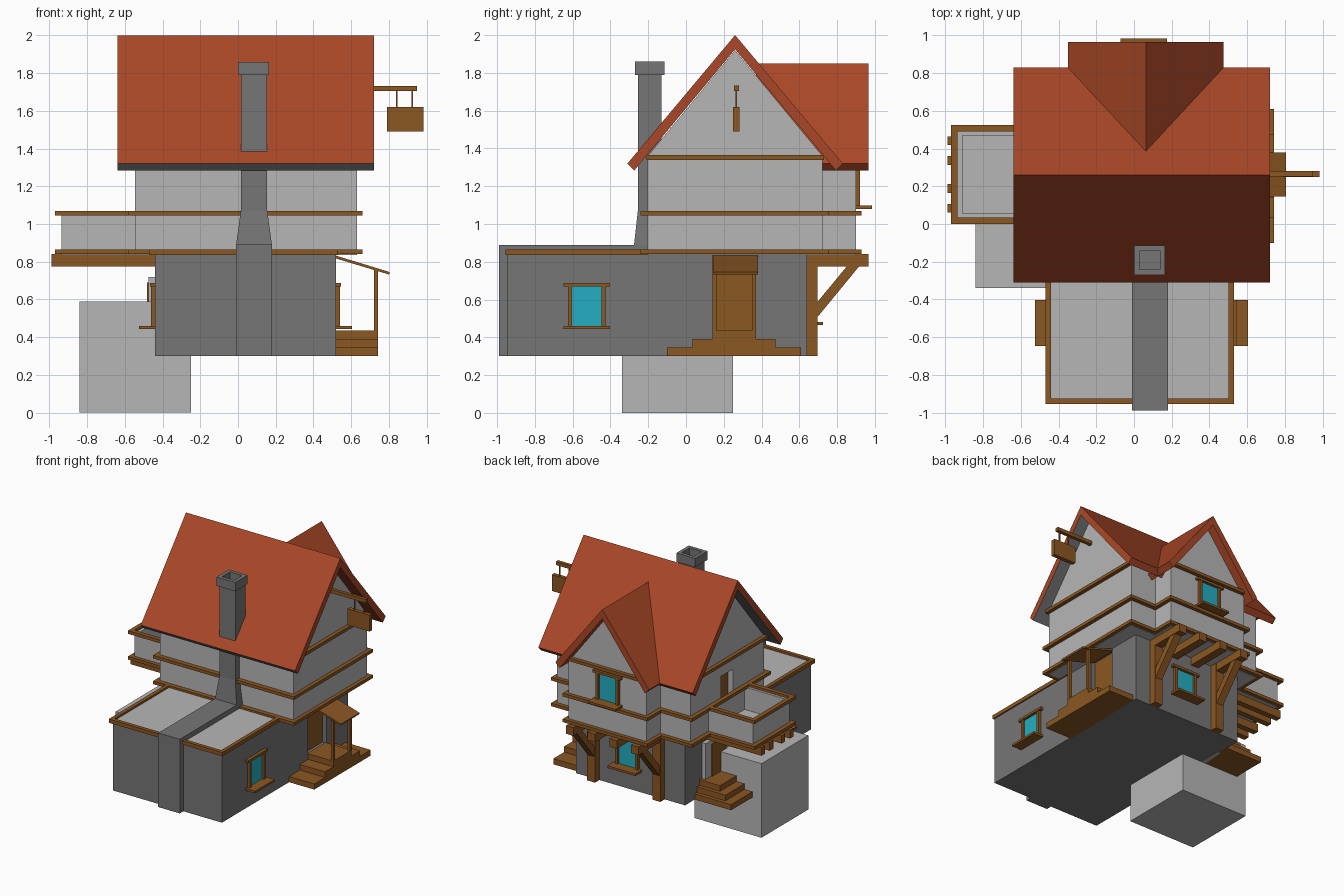
import bpy, bmesh
from mathutils import Vector

cube = bpy.data.objects.get("Cube")
if cube:
    bpy.data.objects.remove(cube, do_unlink=True)


def material(name, rgb):
    m = bpy.data.materials.new(name)
    m.use_nodes = True
    m.diffuse_color = (*rgb, 1)
    m.node_tree.nodes["Principled BSDF"].inputs["Base Color"].default_value = (*rgb, 1)
    return m


PLASTER = material("light_plaster", (0.47, 0.47, 0.47))
STONE = material("grey_stone", (0.18, 0.18, 0.18))
WOOD = material("brown_wood", (0.26, 0.095, 0.016))
ROOF = material("red_roof", (0.40, 0.064, 0.02))
GLASS = material("teal_glass", (0.018, 0.42, 0.54))


def finish(name, bm, mat):
    bmesh.ops.recalc_face_normals(bm, faces=bm.faces)
    me = bpy.data.meshes.new(name)
    bm.to_mesh(me)
    bm.free()
    me.materials.append(mat)
    ob = bpy.data.objects.new(name, me)
    bpy.context.collection.objects.link(ob)
    return ob


def loft(name, a, b, mat):
    """Solid between two matching outlines."""
    bm = bmesh.new()
    va = [bm.verts.new(p) for p in a]
    vb = [bm.verts.new(p) for p in b]
    bm.faces.new(va)
    bm.faces.new(vb[::-1])
    for i in range(len(va)):
        j = (i + 1) % len(va)
        bm.faces.new((va[i], vb[i], vb[j], va[j]))
    return finish(name, bm, mat)


def prism(name, pts, axis, lo, hi, mat):
    """Profile of (across, z) points swept along x or y."""
    def place(t):
        return [(t, p, z) if axis == "x" else (p, t, z) for p, z in pts]
    return loft(name, place(lo), place(hi), mat)


def box(name, x, y, z, mat):
    return prism(name, [(y[0], z[0]), (y[1], z[0]), (y[1], z[1]), (y[0], z[1])],
                 "x", x[0], x[1], mat)


def frame(name, x, y, z, w, mat):
    """Rectangular ring of four bars."""
    box(name + "_front", x, (y[0], y[0] + w), z, mat)
    box(name + "_back", x, (y[1] - w, y[1]), z, mat)
    box(name + "_right", (x[0], x[0] + w), (y[0] + w, y[1] - w), z, mat)
    box(name + "_left", (x[1] - w, x[1]), (y[0] + w, y[1] - w), z, mat)


def cut(ob, x, y, z):
    c = box(ob.name + "_cutter", x, y, z, ob.data.materials[0])
    c.hide_render = True
    c.hide_viewport = True
    m = ob.modifiers.new("doorway", "BOOLEAN")
    m.operation, m.solver, m.object = "DIFFERENCE", "EXACT", c


def window(name, axis, wall, side, centre, z):
    """Glass, frame posts, header and sill standing out from a wall."""
    def part(tag, u0, u1, depth, z0, z1, mat):
        d = sorted((wall - side * 0.01, wall + side * depth))
        u = (centre + u0, centre + u1)
        if axis == "x":
            box(name + tag, d, u, (z + z0, z + z1), mat)
        else:
            box(name + tag, u, d, (z + z0, z + z1), mat)
    part("_glass", -0.085, 0.085, 0.005, 0.01, 0.23, GLASS)
    part("_post_a", -0.1, -0.078, 0.022, 0.01, 0.23, WOOD)
    part("_post_b", 0.078, 0.1, 0.022, 0.01, 0.23, WOOD)
    part("_header", -0.123, 0.123, 0.026, 0.225, 0.245, WOOD)
    part("_sill", -0.123, 0.123, 0.085, 0, 0.017, WOOD)


# Ground floor, terrace and foundation block
ground = box("ground_floor", (-0.44, 0.52), (-0.945, 0.64), (0.3, 0.84), STONE)
cut(ground, (0.475, 0.6), (0.14, 0.37), (0.43, 0.832))
box("terrace_floor", (-0.44, 0.51), (-0.93, -0.2), (0.835, 0.85), PLASTER)
frame("terrace_rim", (-0.47, 0.53), (-0.955, -0.1), (0.835, 0.865), 0.03, WOOD)
box("foundation_block", (-0.84, -0.25), (-0.34, 0.25), (0, 0.59), PLASTER)

# Upper floor with gable ends, and back bay
CX, CY = 0.0625, 0.26


def gable(c, half, base, eave, apex):
    return [(c - half, base), (c + half, base), (c + half, eave), (c, apex), (c - half, eave)]


house = prism("upper_house", gable(CY, 0.463, 0.836, 1.36, 1.92), "x", -0.545, 0.63, PLASTER)
cut(house, (-0.7, -0.5), (0.19, 0.34), (0.872, 1.24))
prism("back_bay", gable(CX, 0.3425, 0.836, 1.32, 1.77), "y", 0.4, 0.9, PLASTER)

# Horizontal wooden bands
box("floor_band", (-0.58, 0.66), (-0.24, 0.755), (0.84, 0.865), WOOD)
box("middle_band", (-0.48, 0.66), (-0.24, 0.755), (1.045, 1.07), WOOD)
for tag, y in (("front", (-0.24, 0.02)), ("back", (0.5, 0.755))):
    box("middle_band_" + tag, (-0.58, -0.4), y, (1.045, 1.07), WOOD)
box("gable_band", (-0.575, 0.66), (-0.21, 0.73), (1.34, 1.365), WOOD)
for i, z in enumerate((0.84, 1.045)):
    box(f"bay_band_{i}", (CX - 0.373, CX + 0.373), (0.6, 0.93), (z, z + 0.025), WOOD)
box("bay_gable_band", (CX - 0.325, CX + 0.325), (0.6, 0.93), (1.34, 1.365), WOOD)


# Roof slopes
def slope(c, side, half, top, eave):
    return [(c, top), (c + side * half, eave),
            (c + side * (half - 0.036), eave - 0.037), (c, top - 0.075)]


front_slope = prism("front_roof_slope", slope(CY, -1, 0.57, 2, 1.32), "x", -0.64, 0.72, ROOF)
front_slope.data.materials.append(STONE)
for p in front_slope.data.polygons:
    if p.normal.z < -0.3:
        p.material_index = 1
prism("back_roof_slope", slope(CY, 1, 0.57, 2, 1.32), "x", -0.64, 0.72, ROOF)
for tag, s in (("left", 1), ("right", -1)):
    prism(f"bay_roof_{tag}", slope(CX, s, 0.4125, 1.85, 1.32), "y", 0.37, 0.965, ROOF)

# Chimney
box("hearth_stack", (-0.01, 0.18), (-0.99, -0.19), (0.3, 0.89), STONE)


def ring(x, y, z):
    return [(x[0], y[0], z), (x[1], y[0], z), (x[1], y[1], z), (x[0], y[1], z)]


loft("chimney_flare", ring((-0.01, 0.18), (-0.275, -0.13), 0.89),
     ring((0.015, 0.155), (-0.255, -0.13), 1.07), STONE)
box("chimney_shaft", (0.015, 0.155), (-0.255, -0.13), (1.07, 1.8), STONE)
frame("chimney_cap", (0, 0.165), (-0.27, -0.115), (1.79, 1.86), 0.028, STONE)

# Balcony
frame("balcony_wall", (-0.935, -0.53), (0.03, 0.495), (0.86, 1.05), 0.025, PLASTER)
frame("balcony_rail", (-0.97, -0.545), (0, 0.525), (1.045, 1.07), 0.035, WOOD)
box("balcony_band", (-0.97, -0.5), (0, 0.525), (0.84, 0.865), WOOD)
box("balcony_floor", (-0.93, -0.53), (0.04, 0.49), (0.86, 0.872), PLASTER)
box("balcony_soffit", (-0.935, -0.53), (0.03, 0.495), (0.836, 0.85), PLASTER)
box("balcony_door", (-0.505, -0.495), (0.19, 0.34), (0.872, 1.24), WOOD)
for i, y in enumerate((0.083, 0.188, 0.337, 0.442)):
    box(f"balcony_joist_{i}", (-0.99, -0.43), (y - 0.023, y + 0.023), (0.775, 0.84), WOOD)

# Bay joists, posts and braces
for i, dx in enumerate((-0.2875, -0.096, 0.096, 0.2875)):
    x = CX + dx
    box(f"bay_joist_{i}", (x - 0.033, x + 0.033), (0.63, 0.965), (0.775, 0.84), WOOD)
    if i in (0, 3):
        box(f"bay_post_{i}", (x - 0.035, x + 0.035), (0.635, 0.695), (0.3, 0.84), WOOD)
        prism(f"bay_brace_{i}", [(0.69, 0.5), (0.92, 0.78), (0.855, 0.78), (0.69, 0.58)],
              "x", x - 0.03, x + 0.03, WOOD)

# Windows
window("left_window", "x", 0.52, 1, -0.525, 0.443)
window("right_window", "x", -0.44, -1, -0.525, 0.443)
window("back_window", "y", 0.64, 1, CX, 0.464)
window("bay_window", "y", 0.9, 1, CX - 0.01, 1.08)

# Left porch with steps, posts and canopy
box("porch_door", (0.475, 0.485), (0.14, 0.37), (0.43, 0.832), WOOD)
for i, y in enumerate(((-0.1, 0.61), (0.035, 0.475), (0.14, 0.37))):
    box(f"porch_step_{i}", (0.51, 0.742), y, (0.3 + 0.045 * i, 0.345 + 0.045 * i), WOOD)
for i, y in enumerate((0.15, 0.36)):
    box(f"porch_post_{i}", (0.72, 0.743), (y - 0.011, y + 0.011), (0.43, 0.757), WOOD)
prism("porch_canopy", [(0.51, 0.835), (0.805, 0.745), (0.801, 0.732), (0.51, 0.82)],
      "y", 0.145, 0.38, WOOD)

# Right doorway and steps
box("side_door_surround", (-0.475, -0.43), (0.14, 0.43), (0.3, 0.72), PLASTER)
box("side_door", (-0.482, -0.47), (0.18, 0.36), (0.43, 0.69), WOOD)
for i in range(3):
    box(f"side_step_{i}", (-0.76 + 0.07 * i, -0.43), (0.1, 0.518 - 0.03 * i),
        (0.3 + 0.045 * i, 0.345 + 0.045 * i), WOOD)

# Hanging sign
box("sign_arm", (0.62, 0.95), (0.253, 0.28), (1.705, 1.733), WOOD)
for i, x in enumerate((0.842, 0.925)):
    box(f"sign_hanger_{i}", (x - 0.004, x + 0.004), (0.262, 0.27), (1.61, 1.71), WOOD)
box("sign_board", (0.79, 0.985), (0.25, 0.282), (1.49, 1.62), WOOD)
